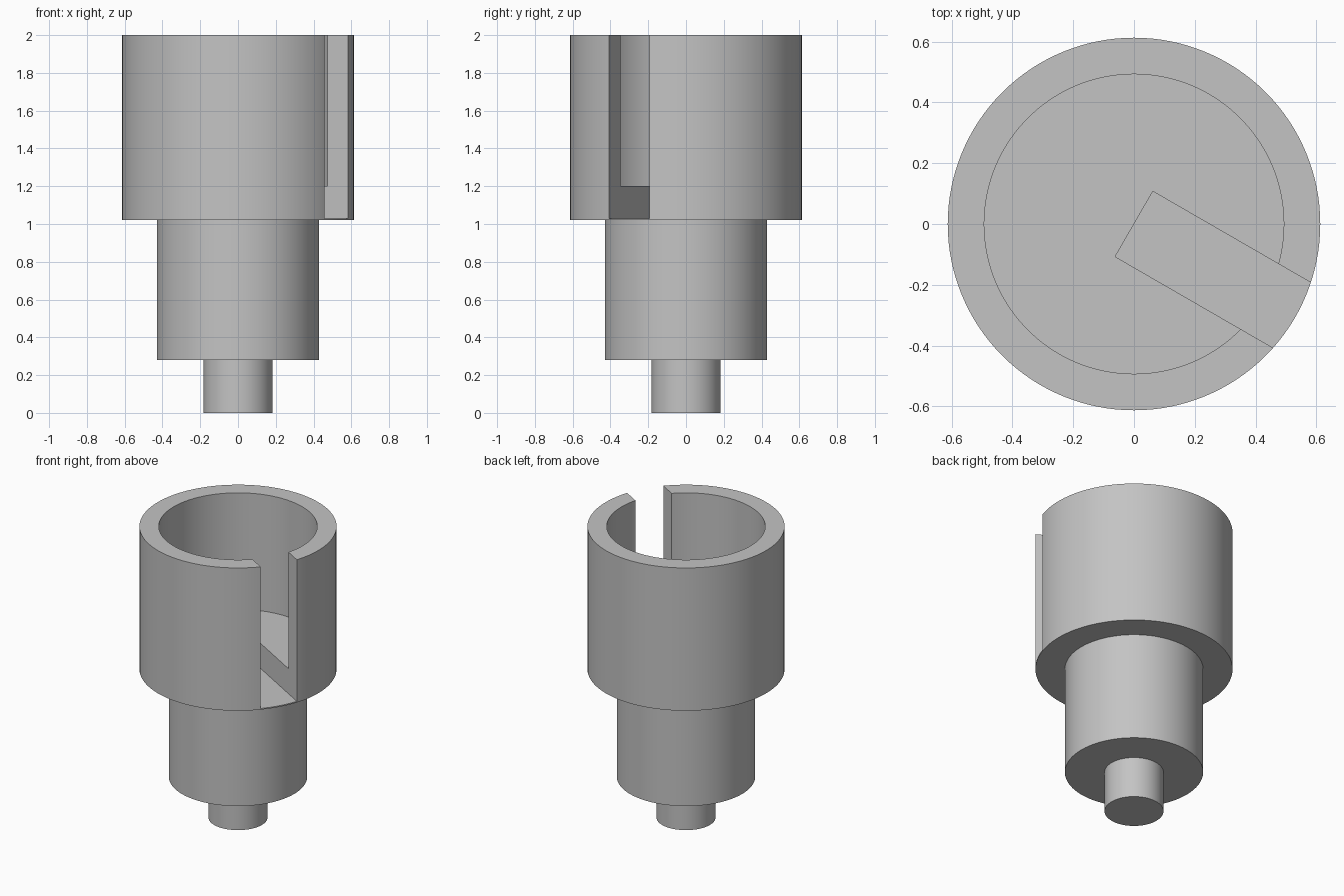
import bpy, bmesh, math
from mathutils import Matrix, Vector

if "Cube" in bpy.data.objects:
    bpy.data.objects.remove(bpy.data.objects["Cube"])

SEGMENTS = 128
SLOT_ANGLE = math.radians(-30)

grey = bpy.data.materials.new("plain grey")
grey.diffuse_color = (0.55, 0.55, 0.55, 1)
grey.use_nodes = True
grey.node_tree.nodes["Principled BSDF"].inputs["Base Color"].default_value = grey.diffuse_color


def make_object(name, bm):
    bmesh.ops.recalc_face_normals(bm, faces=bm.faces)
    mesh = bpy.data.meshes.new(name)
    bm.to_mesh(mesh)
    bm.free()
    mesh.materials.append(grey)
    obj = bpy.data.objects.new(name, mesh)
    bpy.context.collection.objects.link(obj)
    return obj


def lathe(name, profile):
    """Revolve (radius, z) points around z; both ends are closed by flat discs."""
    bm = bmesh.new()
    rings = [[bm.verts.new((r * math.cos(2 * math.pi * i / SEGMENTS),
                            r * math.sin(2 * math.pi * i / SEGMENTS), z))
              for i in range(SEGMENTS)] for r, z in profile]
    for a, b in zip(rings, rings[1:]):
        for i in range(SEGMENTS):
            j = (i + 1) % SEGMENTS
            bm.faces.new((a[i], a[j], b[j], b[i]))
    bm.faces.new(rings[0])
    bm.faces.new(rings[-1])
    return make_object(name, bm)


# Stepped shaft with the hollow cup on top
body = lathe("slotted_cup_body", [
    (0.183, 0), (0.183, 0.28), (0.43, 0.28), (0.43, 1.02),
    (0.613, 1.02), (0.613, 2.0), (0.493, 2.0), (0.493, 1.2)])

# Slot cutter: from the centre outward, through the wall and into the cup floor
bm = bmesh.new()
bmesh.ops.create_cube(bm, size=1, matrix=Matrix.Rotation(SLOT_ANGLE, 4, 'Z')
                      @ Matrix.Translation((0.5, 0, 1.628))
                      @ Matrix.Diagonal(Vector((1.0, 0.248, 1.2, 1))))
cutter = make_object("slot_cutter", bm)
cutter.hide_render = True
cutter.hide_viewport = True

cut = body.modifiers.new("slot", 'BOOLEAN')
cut.operation = 'DIFFERENCE'
cut.solver = 'EXACT'
cut.object = cutter

# Bake the cut, remove the cutter, then smooth the round walls
bpy.context.view_layer.objects.active = body
body.select_set(True)
bpy.ops.object.modifier_apply(modifier=cut.name)
bpy.data.objects.remove(cutter)
bpy.ops.object.shade_smooth_by_angle(angle=math.radians(30))
